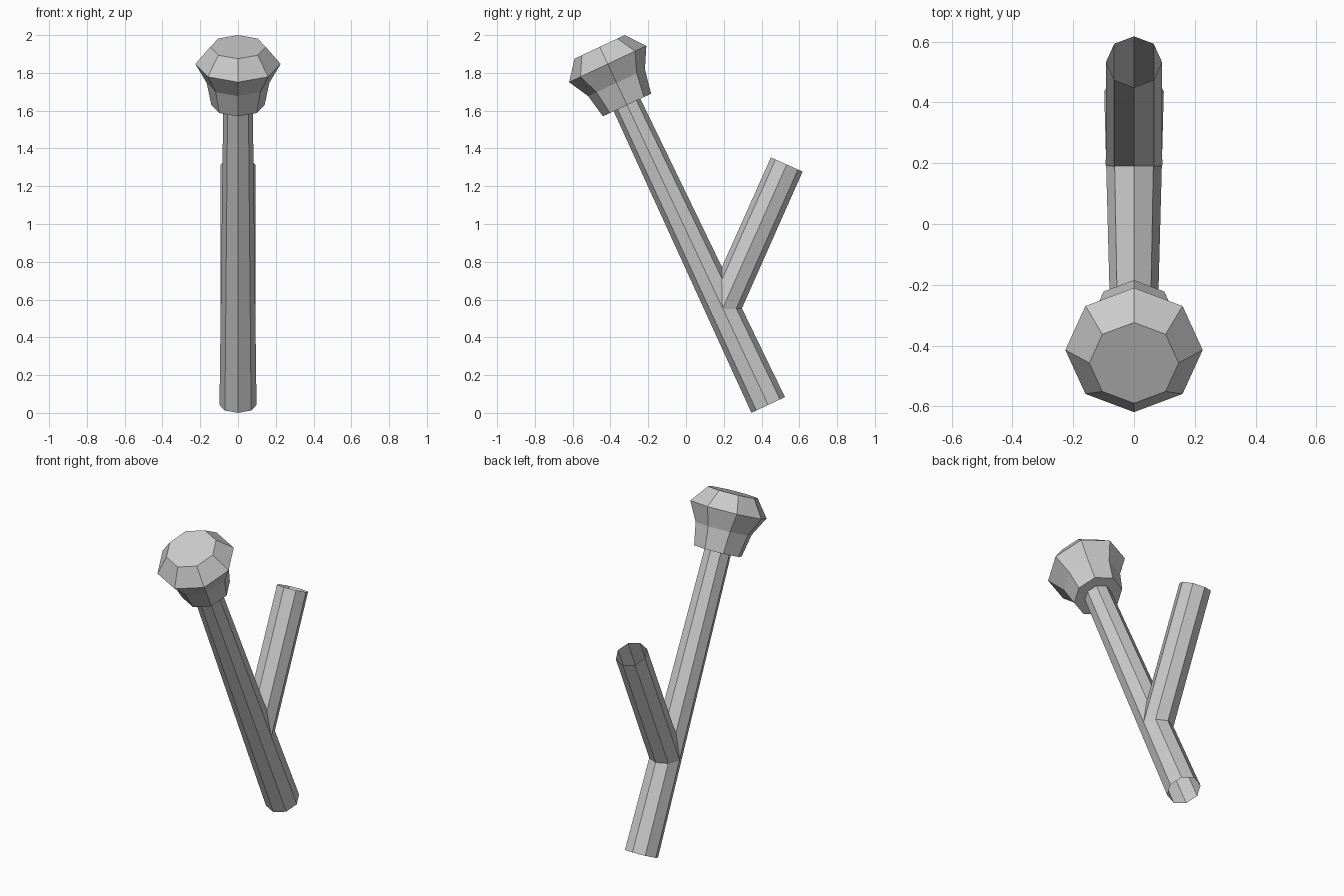
import bpy, bmesh
from math import sin, cos, radians, pi
from mathutils import Vector

if "Cube" in bpy.data.objects:
    bpy.data.objects.remove(bpy.data.objects["Cube"])

SIDES = 8


def lathe(name, base, tilt, rings, cap_start=False, cap_end=False):
    """Eight-sided loft along an axis tilted in the YZ plane; rings = (distance, radius)."""
    axis = Vector((0, sin(tilt), cos(tilt)))
    u = Vector((1, 0, 0))
    v = axis.cross(u)
    bm = bmesh.new()
    loops = []
    for d, r in rings:
        c = Vector(base) + axis * d
        loops.append([bm.verts.new(c + (u * cos(2 * pi * i / SIDES) + v * sin(2 * pi * i / SIDES)) * r)
                      for i in range(SIDES)])
    for a, b in zip(loops, loops[1:]):
        for i in range(SIDES):
            j = (i + 1) % SIDES
            bm.faces.new((a[i], a[j], b[j], b[i]))
    if cap_start:
        bm.faces.new(loops[0][::-1])
    if cap_end:
        bm.faces.new(loops[-1])
    mesh = bpy.data.meshes.new(name)
    bm.to_mesh(mesh)
    bm.free()
    obj = bpy.data.objects.new(name, mesh)
    bpy.context.collection.objects.link(obj)
    return obj


foot = (0, 0.435, 0.042)
lean = radians(-25.2)

# Long tapered shaft, open ended
lathe("shaft", foot, lean, [(0, 0.098), (1.77, 0.078)])

# Side branch, open ended
lathe("branch", (0, 0.195, 0.555), radians(24), [(0, 0.093), (0.832, 0.092)])

# Flared faceted head on top of the shaft
lathe("head", foot, lean,
      [(1.755, 0.141), (1.885, 0.166), (1.995, 0.226), (2.095, 0.147)],
      cap_start=True, cap_end=True)
